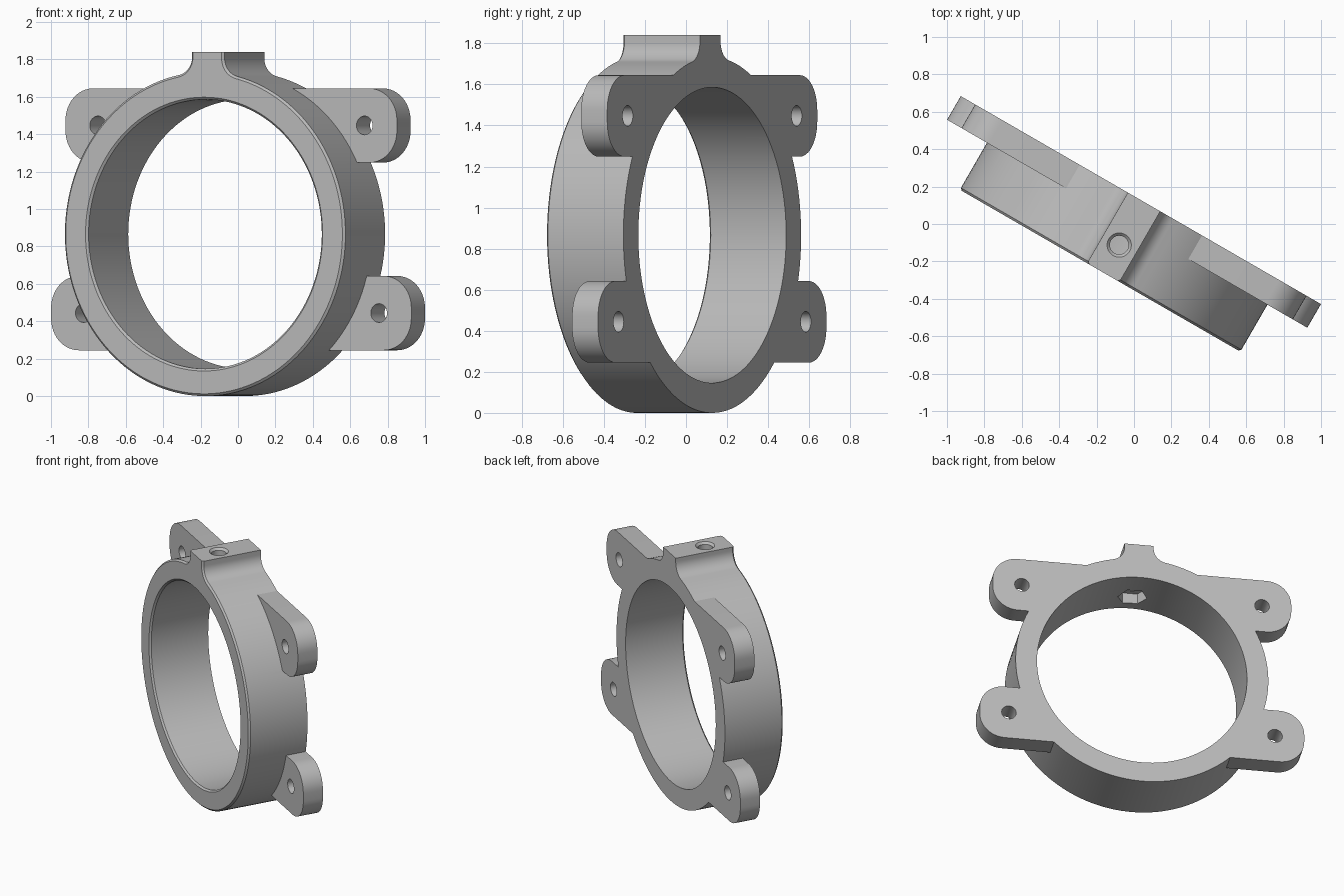
import bpy, bmesh
from math import sin, cos, pi, atan2, sqrt, hypot, radians
from mathutils import Matrix

cube = bpy.data.objects.get("Cube")
if cube:
    bpy.data.objects.remove(cube, do_unlink=True)

# Main sizes: x across, y through the ring, z up (before the final turn)
R, BORE, CZ = 0.866, 0.72, 0.866
FRONT, BACK, TAB_FRONT = -0.307, 0.129, -0.017
CHAMFER, TOP = 0.012, 1.84
BOSS_X, BOSS_HALF, FILLET = 0.02, 0.1, 0.1
HOLE_Y = -0.137

grey = bpy.data.materials.new("plain_grey")
grey.use_nodes = True
colour = (0.5, 0.5, 0.5, 1)
grey.diffuse_color = colour
grey.node_tree.nodes["Principled BSDF"].inputs["Base Color"].default_value = colour


def loft(name, loops):
    """Closed solid through a list of equally long point loops."""
    bm = bmesh.new()
    rows = [[bm.verts.new(p) for p in loop] for loop in loops]
    n = len(rows[0])
    for a, b in zip(rows, rows[1:]):
        for i in range(n):
            j = (i + 1) % n
            bm.faces.new((a[i], a[j], b[j], b[i]))
    bm.faces.new(rows[0])
    bm.faces.new(rows[-1])
    bmesh.ops.recalc_face_normals(bm, faces=bm.faces)
    mesh = bpy.data.meshes.new(name)
    bm.to_mesh(mesh)
    bm.free()
    mesh.materials.append(grey)
    obj = bpy.data.objects.new(name, mesh)
    bpy.context.collection.objects.link(obj)
    return obj


def circle(r, n):
    return [(r * cos(2 * pi * i / n), r * sin(2 * pi * i / n)) for i in range(n)]


def along_y(name, cx, cz, sections, n):
    return loft(name, [[(cx + a, y, cz + b) for a, b in circle(r, n)] for y, r in sections])


def along_z(name, cx, cy, sections, n):
    return loft(name, [[(cx + a, cy + b, z) for a, b in circle(r, n)] for z, r in sections])


def combine(target, tool, operation):
    mod = target.modifiers.new(operation, "BOOLEAN")
    mod.operation, mod.object, mod.solver = operation, tool, "EXACT"
    bpy.context.view_layer.objects.active = target
    bpy.ops.object.modifier_apply(modifier=mod.name)
    bpy.data.objects.remove(tool, do_unlink=True)


def boss_side(s):
    """Points from the boss top down its fillet to the ring, and the contact angle."""
    edge = BOSS_X + s * BOSS_HALF
    fx = edge + s * FILLET
    dz = sqrt((R + FILLET) ** 2 - fx ** 2)
    sweep = atan2(dz, abs(fx))
    pts = [(edge, TOP)]
    for i in range(13):
        a = sweep * i / 12
        pts.append((fx - s * FILLET * cos(a), CZ + dz - FILLET * sin(a)))
    return pts, atan2(fx, dz)


# Ring outline with the clamp boss on top
right, a0 = boss_side(1)
left, a1 = boss_side(-1)
a1 += 2 * pi
STEPS = 120
arc = [(R * sin(a0 + (a1 - a0) * i / STEPS), CZ + R * cos(a0 + (a1 - a0) * i / STEPS))
       for i in range(1, STEPS)]
outline = right + arc + left[::-1]

# Slightly smaller outline for the front chamfer
inset = []
for i, (x, z) in enumerate(outline):
    if z == TOP:
        inset.append((x - CHAMFER * (1 if x > BOSS_X else -1), z))
        continue
    p, q = outline[i - 1], outline[(i + 1) % len(outline)]
    tx, tz = q[0] - p[0], q[1] - p[1]
    k = CHAMFER / hypot(tx, tz)
    inset.append((x + tz * k, z - tx * k))

body = loft("clamp_ring", [
    [(x, FRONT, z) for x, z in inset],
    [(x, FRONT + CHAMFER, z) for x, z in outline],
    [(x, BACK, z) for x, z in outline]])


def rounded_bar(name, half, z0, z1, r):
    pts = []
    corners = [(half - r, z1 - r), (r - half, z1 - r), (r - half, z0 + r), (half - r, z0 + r)]
    for k, (cx, cz) in enumerate(corners):
        for i in range(13):
            a = (k + i / 12) * pi / 2
            pts.append((cx + r * cos(a), cz + r * sin(a)))
    return loft(name, [[(x, y, z) for x, z in pts] for y in (TAB_FRONT, BACK)])


# Mounting tabs: a rounded bar across the back at each level
levels = ((1.023, 1.248), (1.112, 0.245))
for half, z0 in levels:
    combine(body, rounded_bar("mounting_tabs", half, z0, z0 + 0.397, 0.17), "UNION")

# Main bore with a chamfered front lip
combine(body, along_y("bore_cutter", 0, CZ, [
    (FRONT - CHAMFER, BORE + 2 * CHAMFER), (FRONT + CHAMFER, BORE), (BACK + 0.1, BORE)], 128),
    "DIFFERENCE")

# Screw holes in the tabs
for half, z0 in levels:
    for s in (-1, 1):
        combine(body, along_y("tab_hole_cutter", s * (half - 0.2), z0 + 0.199,
                              [(TAB_FRONT - 0.05, 0.05), (BACK + 0.05, 0.05)], 32), "DIFFERENCE")

# Set screw hole in the boss, and the hexagonal nut pocket below it
combine(body, along_z("screw_hole_cutter", BOSS_X, HOLE_Y, [
    (1.5, 0.05), (TOP - 0.015, 0.05), (TOP + 0.015, 0.08)], 32), "DIFFERENCE")
combine(body, along_z("nut_pocket_cutter", BOSS_X, HOLE_Y, [(1.4, 0.1), (1.66, 0.1)], 6),
        "DIFFERENCE")

# Turn the finished part and shade it
body.data.transform(Matrix.Rotation(radians(-30), 4, "Z") @ Matrix.Translation((-0.0322, 0, 0)))
bpy.ops.object.select_all(action="DESELECT")
body.select_set(True)
bpy.context.view_layer.objects.active = body
bpy.ops.object.shade_smooth_by_angle(angle=radians(25))
